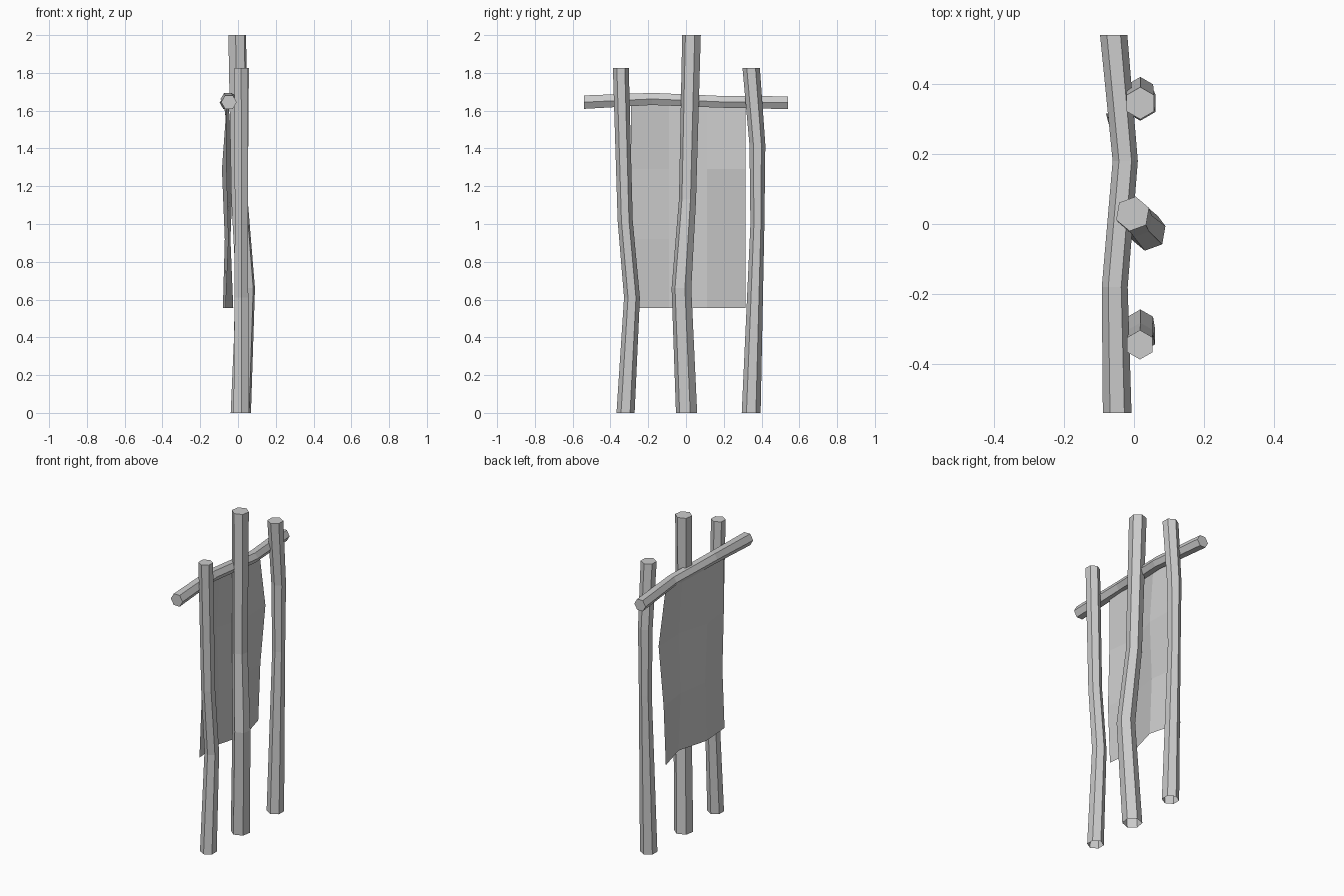
import bpy
import math
from mathutils import Vector

cube = bpy.data.objects.get("Cube")
if cube:
    bpy.data.objects.remove(cube)

grey = bpy.data.materials.new("plain grey")
grey.use_nodes = True
colour = (0.6, 0.6, 0.6, 1)
grey.diffuse_color = colour
grey.node_tree.nodes["Principled BSDF"].inputs["Base Color"].default_value = colour


def add_object(name, verts, faces):
    mesh = bpy.data.meshes.new(name)
    mesh.from_pydata(verts, [], faces)
    mesh.materials.append(grey)
    obj = bpy.data.objects.new(name, mesh)
    bpy.context.collection.objects.link(obj)
    return obj


def add_branch(name, path, u, v, turn=0, cap_start=True, sides=6):
    """Bent six-sided stick; path points are (x, y, z, radius)."""
    verts = []
    for x, y, z, r in path:
        for i in range(sides):
            a = math.radians(turn) + math.tau * i / sides
            verts.append(Vector((x, y, z)) + r * (math.cos(a) * u + math.sin(a) * v))
    faces = []
    for k in range(len(path) - 1):
        for i in range(sides):
            j = (i + 1) % sides
            a, b = k * sides, (k + 1) * sides
            faces.append((a + i, a + j, b + j, b + i))
    last = (len(path) - 1) * sides
    faces.append(tuple(range(last, last + sides)))
    if cap_start:
        faces.append(tuple(reversed(range(sides))))
    return add_object(name, verts, faces)


X, Y, Z = Vector((1, 0, 0)), Vector((0, 1, 0)), Vector((0, 0, 1))

# Upright poles, open underneath
add_branch("front_pole", [(0.018, -0.32, 0, 0.048), (0.018, -0.286, 0.61, 0.042),
                          (0.018, -0.322, 1.02, 0.04), (0.017, -0.345, 1.825, 0.042)],
           X, Y, 30, False)
add_branch("middle_pole", [(0.015, 0.003, 0, 0.057), (0.04, -0.024, 0.66, 0.053),
                           (0.008, 0.008, 1.13, 0.046), (-0.004, 0.029, 2.0, 0.05)],
           X, Y, 20, False)
add_branch("back_pole", [(0.018, 0.345, 0, 0.05), (0.018, 0.378, 1.0, 0.037),
                         (0.018, 0.378, 1.42, 0.042), (0.018, 0.345, 1.825, 0.046)],
           X, Y, 30, False)

# Crossbar behind the poles, running front to back
add_branch("crossbar", [(-0.058, 0.54, 1.642, 0.039), (-0.025, 0.18, 1.647, 0.036),
                        (-0.055, -0.18, 1.662, 0.037), (-0.048, -0.54, 1.645, 0.041)],
           X, Z)

# Hanging cloth: a rippled grid, each row listing its depth from back to front
columns = (0.315, 0.11, -0.09, -0.29)
rows = {1.635: (-0.075, -0.05, -0.06, -0.06),
        1.29: (-0.03, -0.025, -0.085, -0.06),
        0.92: (-0.065, -0.04, -0.07, -0.05),
        0.555: (-0.08, -0.025, -0.08, -0.065)}
verts = [(x, y, z) for z, depths in rows.items() for x, y in zip(depths, columns)]
n = len(columns)
faces = [(r * n + c, r * n + c + 1, (r + 1) * n + c + 1, (r + 1) * n + c)
         for r in range(len(rows) - 1) for c in range(n - 1)]
add_object("hanging_cloth", verts, faces)
